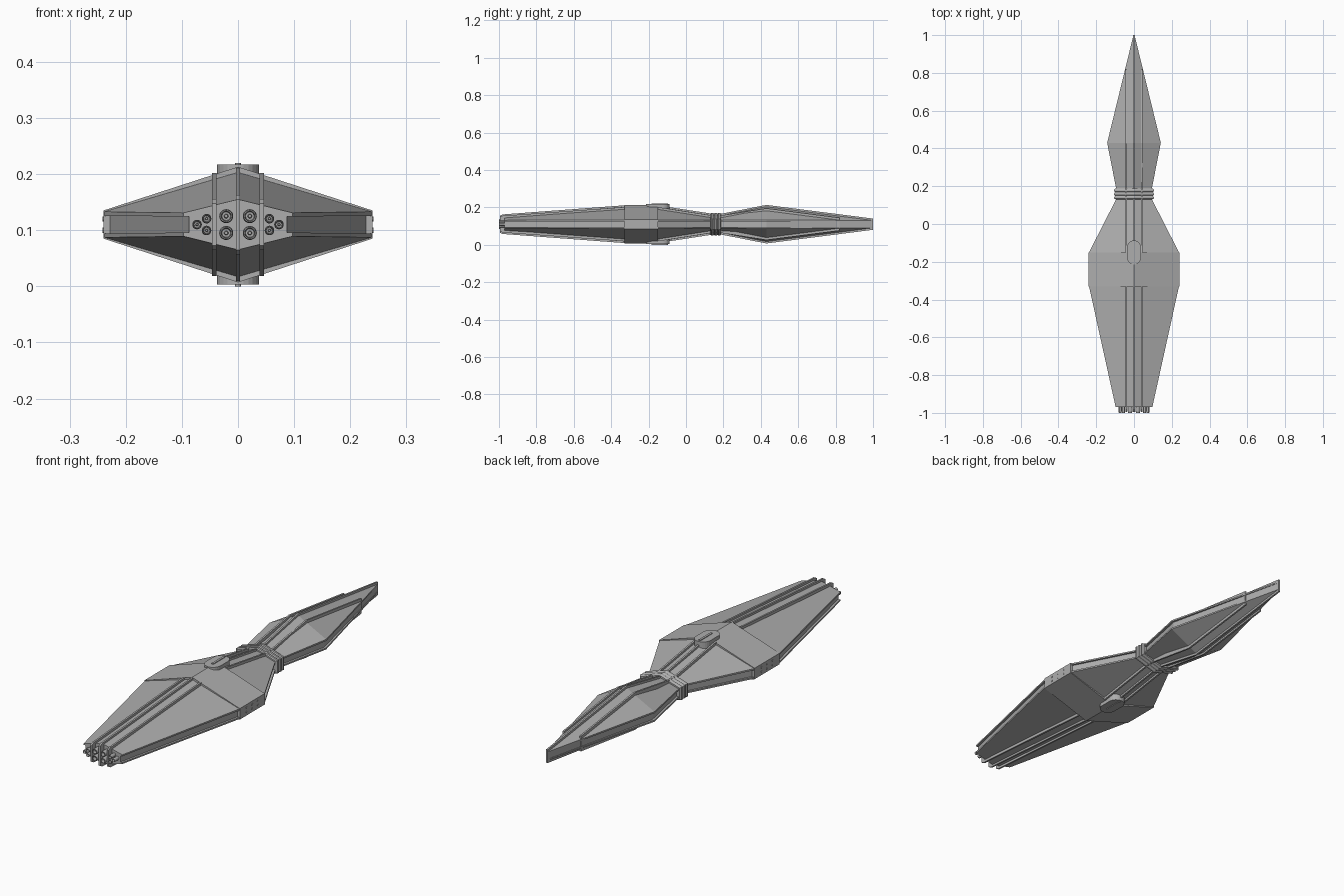
import bpy, bmesh, math

if "Cube" in bpy.data.objects:
    bpy.data.objects.remove(bpy.data.objects["Cube"])

C = 0.11  # height of the ship's centre line


def material(name, v):
    m = bpy.data.materials.new(name)
    m.diffuse_color = (v, v, v, 1)
    m.use_nodes = True
    m.node_tree.nodes["Principled BSDF"].inputs["Base Color"].default_value = m.diffuse_color
    return m


GREY = material("hull grey", 0.42)


def loft(name, rings, mat=GREY):
    """Skin a list of equal-length point loops and cap both ends."""
    bm = bmesh.new()
    loops = [[bm.verts.new((x, y, z + C)) for x, y, z in r] for r in rings]
    n = len(loops[0])
    for a, b in zip(loops, loops[1:]):
        for i in range(n):
            j = (i + 1) % n
            bm.faces.new((a[i], a[j], b[j], b[i]))
    bm.faces.new(loops[0][::-1])
    bm.faces.new(loops[-1])
    bmesh.ops.recalc_face_normals(bm, faces=bm.faces)
    me = bpy.data.meshes.new(name)
    bm.to_mesh(me)
    bm.free()
    ob = bpy.data.objects.new(name, me)
    me.materials.append(mat)
    bpy.context.collection.objects.link(ob)
    return ob


# Hull stations: y, half width, ridge half height, edge half height
HULL = [(-0.97, 0.097, 0.045, 0.021), (-0.33, 0.238, 0.093, 0.023),
        (-0.15, 0.238, 0.093, 0.023), (0.14, 0.090, 0.048, 0.021),
        (0.19, 0.095, 0.048, 0.021), (0.43, 0.142, 0.095, 0.023),
        (1.0, 0.003, 0.022, 0.020)]


def hull_at(y):
    for a, b in zip(HULL, HULL[1:]):
        if y <= b[0] + 1e-9:
            t = (y - a[0]) / (b[0] - a[0])
            return [p + (q - p) * t for p, q in zip(a, b)][1:]
    return HULL[-1][1:]


def hull_ring(y, w, h, e):
    # diamond section with a groove along each side edge
    g, d = e * 0.68, min(0.010, w * 0.4)
    right = [(w, -e), (w, -g), (w - d, -g), (w - d, g), (w, g), (w, e)]
    pts = [(0, -h)] + right + [(0, h)] + [(-x, -z) for x, z in right]
    return [(x, y, z) for x, z in pts]


def hex_ring(y, w, h, e):
    return [(x, y, z) for x, z in
            [(0, -h), (w, -e), (w, e), (0, h), (-w, e), (-w, -e)]]


loft("hull", [hull_ring(*s) for s in HULL])

# Raised band round the widest part
loft("middle_band", [hex_ring(y, 0.24, 0.103, 0.025) for y in (-0.33, -0.15)])

# Ribbed collar at the neck
for i, y in enumerate((0.131, 0.150, 0.169)):
    loft(f"neck_collar_{i}", [hex_ring(y, 0.099, 0.057, 0.026),
                              hex_ring(y + 0.004, 0.105, 0.061, 0.029),
                              hex_ring(y + 0.012, 0.105, 0.061, 0.029),
                              hex_ring(y + 0.019, 0.099, 0.057, 0.026)])


def rail(name, x, ys, off, hw=0.004):
    """Thin upright slab following the hull outline at x, above and below."""
    rings = []
    for y in ys:
        w, h, e = hull_at(max(y, -0.97))
        z = h - (h - e) * min(1, abs(x) / w) + off
        if y < -0.985:
            z -= 0.008  # chamfered aft end
        rings.append([(x - hw, y, -z), (x + hw, y, -z), (x + hw, y, z), (x - hw, y, z)])
    loft(name, rings)


AFT = (-0.995, -0.98, -0.97, -0.328)
for side, x, off, end in (("centre", 0, 0.008, 1.0), ("left", -0.042, 0.011, 0.82),
                          ("right", 0.042, 0.011, 0.82)):
    rail(f"aft_rail_{side}", x, AFT, off)
    rail(f"fore_rail_{side}", x, (-0.152, 0.14, 0.19, 0.43, end), off)


def stadium(z, r, y0, y1, n=12):
    pts = []
    for yc, start in ((y1, 0), (y0, math.pi)):
        for i in range(n + 1):
            a = start + math.pi * i / n
            pts.append((r * math.cos(a), yc + r * math.sin(a), z))
    return pts


# Rounded hub passing through the hull, with a slim ridge on each face
loft("hub", [stadium(z, 0.037, -0.178, -0.124) for z in (-0.107, 0.107)])
loft("hub_ridge", [stadium(z, 0.005, -0.18, -0.10) for z in (-0.11, 0.11)])


def circle(cx, y, cz, r, n=20):
    return [(cx + r * math.cos(2 * math.pi * i / n), y,
             cz + r * math.sin(2 * math.pi * i / n)) for i in range(n)]


# Engine nozzles: four large in the middle, three small each side
spots = []
for s in (-1, 1):
    spots += [(s * 0.021, 0.015, 0.0125), (s * 0.021, -0.015, 0.0125),
              (s * 0.073, 0, 0.0085), (s * 0.056, 0.0105, 0.0085),
              (s * 0.056, -0.0105, 0.0085)]
for i, (x, z, r) in enumerate(spots):
    prof = [(-0.95, r), (-0.99, r), (-1.0, r * 0.88), (-1.0, r * 0.72), (-0.982, r * 0.6),
            (-0.982, r * 0.32), (-0.99, r * 0.22)]
    loft(f"engine_nozzle_{i}", [circle(x, y, z, q) for y, q in prof])

# Small ports on the flat sides of the band
for s in (-1, 1):
    for i, y in enumerate((-0.28, -0.24, -0.20)):
        for z in (-0.01, 0.01):
            ring = [(b, c) for b, _, c in circle(y, 0, z, 0.005, 10)]
            loft(f"side_port_{i}", [[(s * x, b, c) for b, c in ring] for x in (0.235, 0.2415)])
